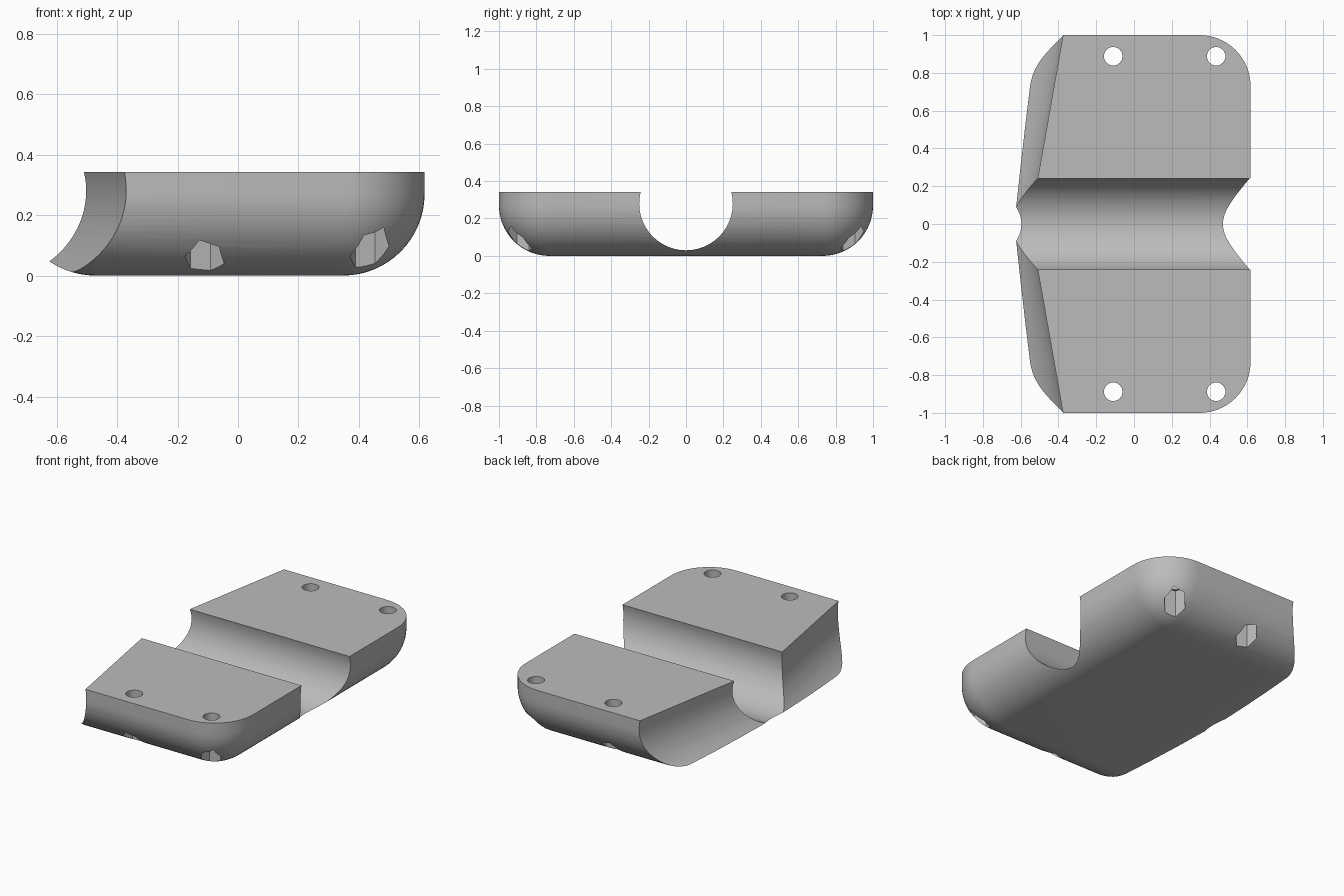
import bpy
import bmesh
from math import radians, tan
from mathutils import Matrix, Vector

cube = bpy.data.objects.get("Cube")
if cube:
    bpy.data.objects.remove(cube, do_unlink=True)

X_MIN, X_MAX, TOP, FILLET = -0.742, 0.617, 0.342, 0.27
AXIS_Z = 0.28

grey = bpy.data.materials.new("plain grey")
grey.use_nodes = True
grey.diffuse_color = (0.5, 0.5, 0.5, 1)
grey.node_tree.nodes["Principled BSDF"].inputs["Base Color"].default_value = (0.5, 0.5, 0.5, 1)


def make_object(name, bm):
    bmesh.ops.recalc_face_normals(bm, faces=bm.faces)
    mesh = bpy.data.meshes.new(name)
    bm.to_mesh(mesh)
    bm.free()
    mesh.materials.append(grey)
    obj = bpy.data.objects.new(name, mesh)
    bpy.context.collection.objects.link(obj)
    return obj


def cutter(name, radius, length, sides, matrix):
    bm = bmesh.new()
    bmesh.ops.create_cone(bm, cap_ends=True, segments=sides, radius1=radius,
                          radius2=radius, depth=length, matrix=matrix)
    obj = make_object(name, bm)
    obj.hide_render = True
    return obj


# Block with rounded sides and underside, flat on top
bm = bmesh.new()
size = Vector((X_MAX - X_MIN, 2, TOP))
bmesh.ops.create_cube(bm, size=1, matrix=Matrix.Translation(
    ((X_MAX + X_MIN) / 2, 0, TOP / 2)) @ Matrix.Diagonal(size.to_4d()))
rounded = [e for e in bm.edges if min(v.co.z for v in e.verts) < 0.01]
bmesh.ops.bevel(bm, geom=rounded, offset=FILLET, offset_type='OFFSET',
                segments=16, profile=0.5, affect='EDGES')
block = make_object("clamp_block", bm)

# Main groove running along x
cutters = [cutter("main_groove_cutter", 0.25, 4, 96,
                  Matrix.Translation((0, 0, AXIS_Z)) @ Matrix.Rotation(radians(90), 4, 'Y'))]

for side in (-1, 1):
    # Angled hollow on the right end, leaning out towards the middle
    angle = radians(10)
    middle = Vector((-0.716 - 0.4 * tan(angle), side * 0.6, AXIS_Z))
    direction = Vector((tan(angle), side, 0))
    turn = direction.to_track_quat('Z', 'Y').to_matrix().to_4x4()
    cutters.append(cutter("angled_hollow_cutter", 0.341, 2.4, 96,
                          Matrix.Translation(middle) @ turn))
    # Bolt holes with hexagonal pockets below
    for x in (-0.11, 0.435):
        place = Matrix.Translation((x, side * 0.888, 0))
        cutters.append(cutter("bolt_hole_cutter", 0.049, 2, 32, place))
        hexagon = Matrix.Rotation(radians(16 * side), 4, 'Z')
        cutters.append(cutter("hex_pocket_cutter", 0.067, 0.4, 6, place @ hexagon))

# Cut everything out, then drop the cutters
bpy.context.view_layer.objects.active = block
for tool in cutters:
    cut = block.modifiers.new(tool.name, 'BOOLEAN')
    cut.operation = 'DIFFERENCE'
    cut.solver = 'EXACT'
    cut.object = tool
    bpy.ops.object.modifier_apply(modifier=cut.name)
    bpy.data.objects.remove(tool, do_unlink=True)

bpy.ops.object.select_all(action='DESELECT')
block.select_set(True)
bpy.ops.object.shade_smooth_by_angle(angle=radians(30))
